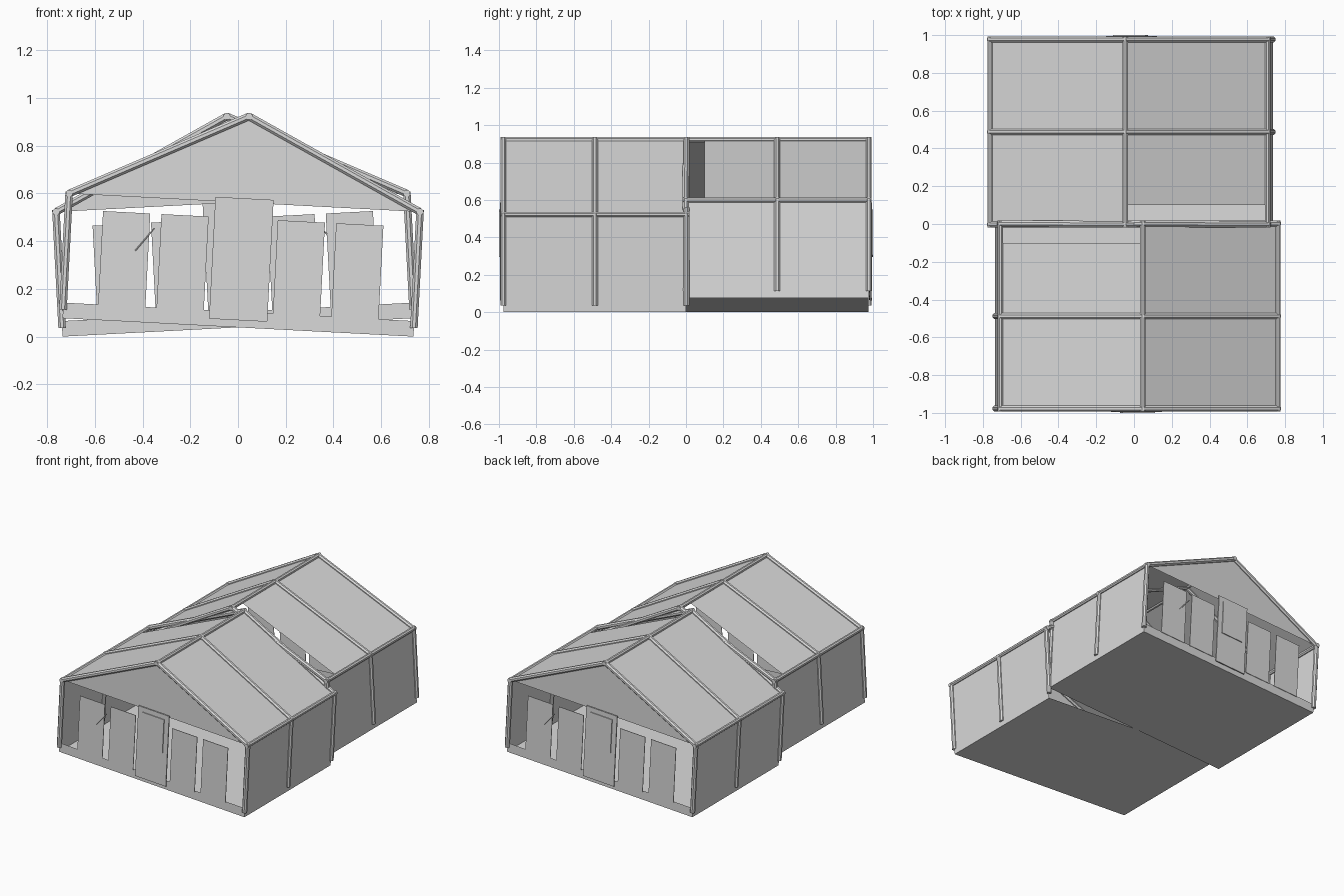
import bpy, bmesh, math
from mathutils import Matrix, Vector

if "Cube" in bpy.data.objects:
    bpy.data.objects.remove(bpy.data.objects["Cube"])

grey = bpy.data.materials.new("light_grey")
grey.diffuse_color = (0.7, 0.7, 0.7, 1)
grey.use_nodes = True
grey.node_tree.nodes["Principled BSDF"].inputs["Base Color"].default_value = grey.diffuse_color

# Each half leans three degrees; the second half is the first turned half a circle
LEAN = Matrix.Translation((0, 0, 0.0385)) @ Matrix.Rotation(math.radians(3), 4, 'Y')
HALVES = [("front", LEAN), ("back", Matrix.Rotation(math.pi, 4, 'Z') @ LEAN)]

HALF_W, EAVE, RIDGE, FOOT = 0.736, 0.523, 0.885, 0.036
Y0, Y1 = -0.977, 0.002
FRAMES = (Y0, (Y0 + Y1) / 2, Y1)


def add(name, bm):
    mesh = bpy.data.meshes.new(name)
    bm.to_mesh(mesh)
    bm.free()
    mesh.materials.append(grey)
    for half, matrix in HALVES:
        ob = bpy.data.objects.new(f"{half}_{name}", mesh)
        ob.matrix_world = matrix
        bpy.context.collection.objects.link(ob)


def tube(bm, a, b, r):
    a, b = Vector(a), Vector(b)
    d = b - a
    m = (Matrix.Translation((a + b) / 2) @ d.to_track_quat('Z', 'Y').to_matrix().to_4x4()
         @ Matrix.Rotation(math.pi / 8, 4, 'Z'))
    bmesh.ops.create_cone(bm, cap_ends=True, segments=8, radius1=r, radius2=r,
                          depth=d.length, matrix=m)


def sheet(name, *points):
    bm = bmesh.new()
    bm.faces.new([bm.verts.new(p) for p in points])
    add(name, bm)


def plate(name, x0, x1, z0, z1, y, thick):
    bm = bmesh.new()
    m = Matrix.Translation(((x0 + x1) / 2, y, (z0 + z1) / 2)) @ Matrix.Diagonal((x1 - x0, thick, z1 - z0, 1))
    bmesh.ops.create_cube(bm, size=1, matrix=m)
    add(name, bm)


# Tube frames: posts and rafters
bm = bmesh.new()
for y in FRAMES:
    for s in (-1, 1):
        tube(bm, (s * HALF_W, y, FOOT), (s * HALF_W, y, EAVE + 0.008), 0.017)
        tube(bm, (s * HALF_W, y, EAVE), (0, y, RIDGE), 0.017)
add("frames", bm)

# Long rails along ridge and eaves
bm = bmesh.new()
for x, z in ((-HALF_W, EAVE), (HALF_W, EAVE), (0, RIDGE)):
    tube(bm, (x, Y0 - 0.016, z), (x, Y1 + 0.016, z), 0.015)
add("rails", bm)

# Floor, walls and roof sheets; the left roof sheet stops short of the joint
sheet("floor", (-HALF_W, Y0, 0), (HALF_W, Y0, 0), (HALF_W, 0, 0), (-HALF_W, 0, 0))
for side, s, end in (("left", -1, -0.1), ("right", 1, 0)):
    x = s * HALF_W
    sheet(f"{side}_wall", (x, Y0, 0), (x, 0, 0), (x, 0, EAVE), (x, Y0, EAVE))
    sheet(f"{side}_roof", (x, Y0, EAVE), (x, end, EAVE), (0, end, RIDGE), (0, Y0, RIDGE))

# Gable and low sill on the outer end
sheet("gable", (-HALF_W, Y0, EAVE), (HALF_W, Y0, EAVE), (0, Y0, RIDGE))
sheet("sill", (-HALF_W, Y0, 0), (HALF_W, Y0, 0), (HALF_W, Y0, 0.065), (-HALF_W, Y0, 0.065))

# End panels, door with window, and a slanting stay
for i, x in enumerate((-0.59, -0.345, 0.143, 0.388)):
    plate(f"end_panel_{i + 1}", x, x + 0.198, 0.058, 0.457, Y0 - 0.004, 0.004)
plate("door", -0.123, 0.121, 0.03, 0.541, -0.99, 0.008)
plate("door_window", -0.087, 0.086, 0.262, 0.507, -0.997, 0.006)
bm = bmesh.new()
tube(bm, (-0.446, -0.986, 0.299), (-0.371, -0.986, 0.397), 0.003)
add("panel_stay", bm)
